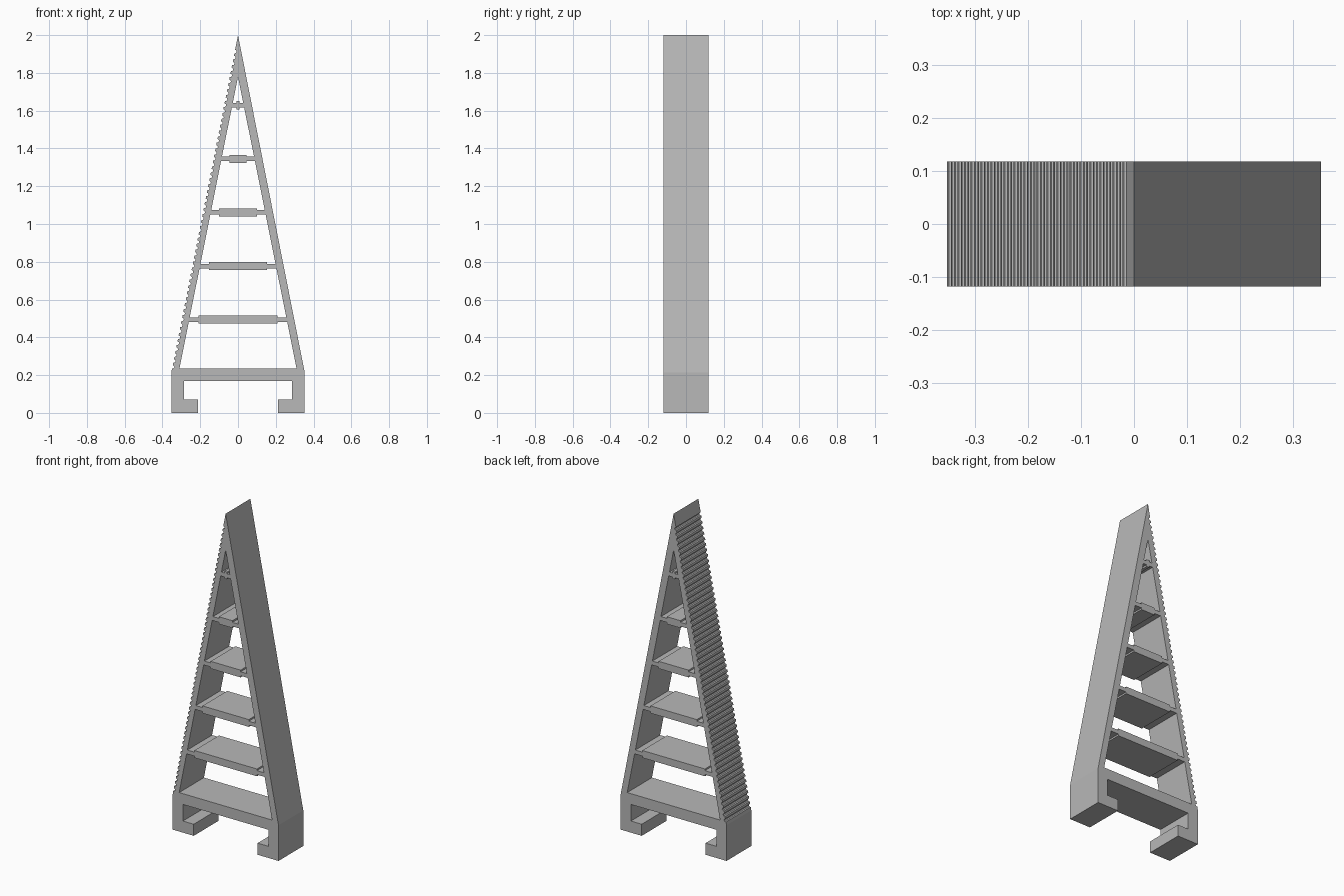
import bpy
from math import sin, cos, pi, radians
from mathutils import Vector, Matrix

cube = bpy.data.objects.get("Cube")
if cube:
    bpy.data.objects.remove(cube, do_unlink=True)

HALF_DEPTH = 0.118
HALF_WIDTH = 0.353
SHOULDER = 0.215      # height where the legs start to lean in
APEX = 2.0
INNER_APEX = 1.78
DECK_TOP = 0.235
INNER_HALF = 0.31

grey = bpy.data.materials.new("light_grey")
grey.use_nodes = True
grey.diffuse_color = (0.48, 0.48, 0.48, 1)
grey.node_tree.nodes["Principled BSDF"].inputs["Base Color"].default_value = (0.48, 0.48, 0.48, 1)


def extrude_profile(name, *loops):
    """Fill closed x-z loops (inner loops are holes) and extrude along y."""
    curve = bpy.data.curves.new(name, "CURVE")
    curve.dimensions = "2D"
    curve.fill_mode = "BOTH"
    curve.extrude = HALF_DEPTH
    for loop in loops:
        spline = curve.splines.new("POLY")
        spline.points.add(len(loop) - 1)
        for point, (x, z) in zip(spline.points, loop):
            point.co = (x, z, 0, 1)
        spline.use_cyclic_u = True
    obj = bpy.data.objects.new(name, curve)
    bpy.context.collection.objects.link(obj)
    bpy.ops.object.select_all(action="DESELECT")
    obj.select_set(True)
    bpy.context.view_layer.objects.active = obj
    bpy.ops.object.convert(target="MESH")
    obj = bpy.context.view_layer.objects.active
    obj.data.transform(Matrix.Rotation(radians(90), 4, "X"))
    for poly in obj.data.polygons:
        poly.use_smooth = False
    obj.data.materials.clear()
    obj.data.materials.append(grey)
    return obj


def grooved_edge(count=54, width=0.6, depth=0.011, segments=4):
    """Points down the right-hand leg's outer edge, with scooped grooves."""
    low, high = Vector((-HALF_WIDTH, SHOULDER)), Vector((0, APEX))
    along = (low - high).normalized()
    inward = Vector((-along.y, along.x))
    start, end = high.lerp(low, 0.04), high.lerp(low, 0.993)
    pitch = (end - start).length / count
    points = []
    for i in range(count):
        centre = start + along * pitch * (i + 0.5)
        for s in range(segments + 1):
            a = pi * s / segments
            points.append(centre - along * cos(a) * pitch * width / 2 + inward * sin(a) * depth)
    return [tuple(p) for p in points]


# Frame: clip feet, deck and two leaning legs in one outline
foot = [(HALF_WIDTH, SHOULDER), (HALF_WIDTH, 0), (0.213, 0),
        (0.213, 0.07), (0.285, 0.07), (0.285, 0.17)]
mirrored_foot = [(-x, z) for x, z in reversed(foot)]
outline = [(0, APEX)] + foot + mirrored_foot + grooved_edge()[::-1]
opening = [(-INNER_HALF, DECK_TOP), (INNER_HALF, DECK_TOP), (0, INNER_APEX)]
extrude_profile("frame", outline, opening)


# Rungs: thick plates with thin tabs that meet the slanted legs
def inner_x(z):
    return INNER_HALF * (INNER_APEX - z) / (INNER_APEX - DECK_TOP)


for i in range(5):
    z = 0.494 + 0.2835 * i
    plate = max(0.209 - 0.0545 * i, 0.009)
    thin, thick = 0.012, 0.022
    right_side = [(plate, z + thick), (plate, z + thin), (inner_x(z + thin), z + thin),
                  (inner_x(z - thin), z - thin), (plate, z - thin), (plate, z - thick)]
    left_side = [(-x, h) for x, h in reversed(right_side)]
    extrude_profile(f"rung_{i + 1}", right_side + left_side)
